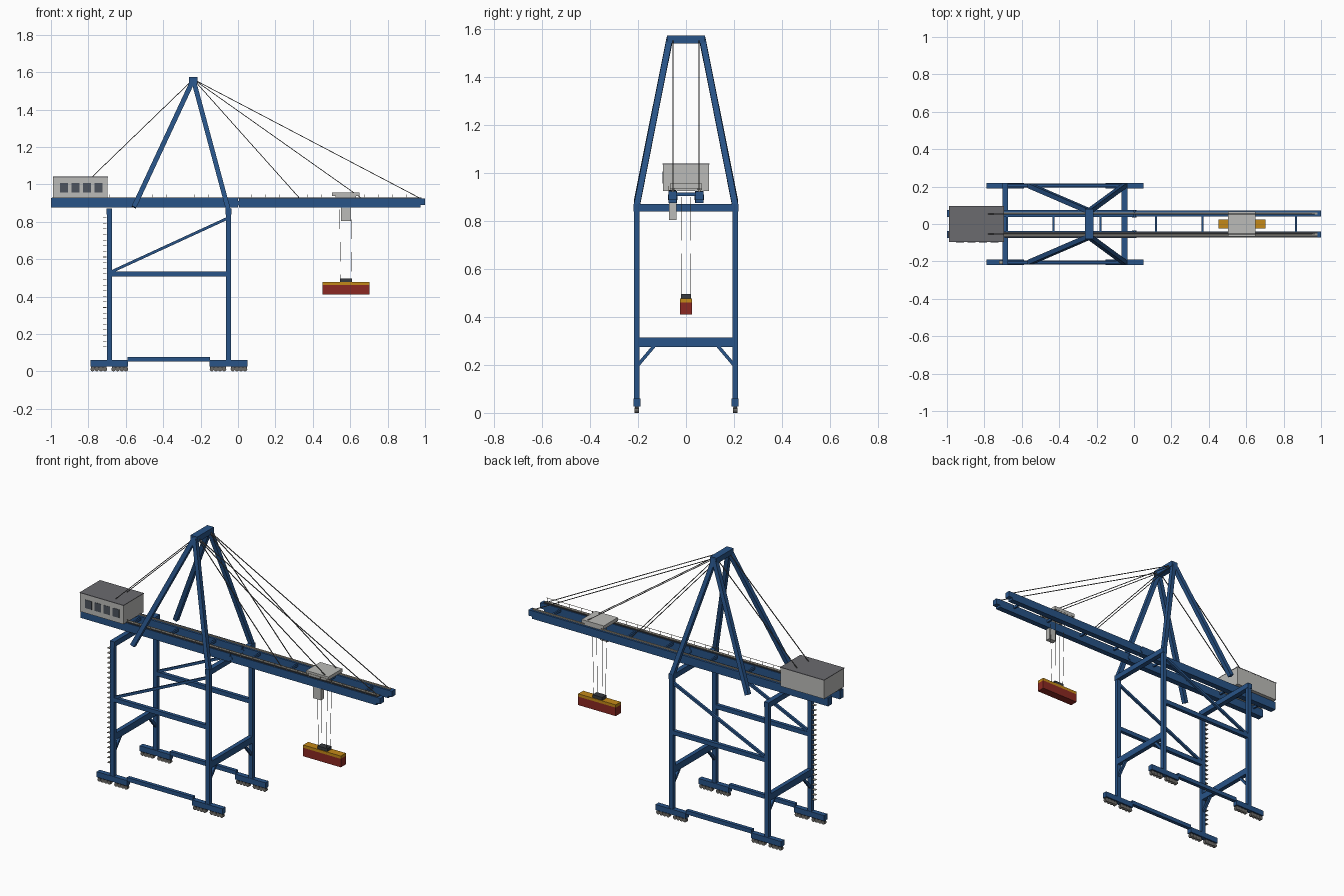
import bpy, bmesh, math
from mathutils import Vector, Matrix

if "Cube" in bpy.data.objects:
    bpy.data.objects.remove(bpy.data.objects["Cube"])


def mat(name, r, g, b):
    m = bpy.data.materials.new(name)
    m.diffuse_color = (r, g, b, 1)
    m.use_nodes = True
    m.node_tree.nodes["Principled BSDF"].inputs["Base Color"].default_value = m.diffuse_color
    return m


BLUE = mat("steel_blue", 0.021, 0.087, 0.245)
LIGHT = mat("light_grey", 0.5, 0.5, 0.48)
ROOF = mat("roof_grey", 0.145, 0.145, 0.158)
DARK = mat("dark_grey", 0.04, 0.044, 0.05)
CABLE = mat("cable_grey", 0.11, 0.11, 0.11)
RAIL = mat("rail_grey", 0.38, 0.35, 0.29)
WHEEL = mat("wheel_grey", 0.15, 0.145, 0.135)
GLASS = mat("window_grey", 0.075, 0.088, 0.11)
RED = mat("container_red", 0.26, 0.022, 0.016)
YELLOW = mat("spreader_yellow", 0.55, 0.25, 0.009)


class Part:
    """Collects boxes, bars and cylinders into one object."""

    def __init__(self, name, material):
        self.name, self.material, self.bm = name, material, bmesh.new()

    def box(self, x0, x1, y0, y1, z0, z1):
        m = Matrix.Translation(((x0 + x1) / 2, (y0 + y1) / 2, (z0 + z1) / 2))
        bmesh.ops.create_cube(self.bm, size=1, matrix=m @ Matrix.Diagonal((x1 - x0, y1 - y0, z1 - z0, 1)))

    def bar(self, a, b, w, h=None):
        """Square bar from a to b; w across, h in the upright plane."""
        a, b = Vector(a), Vector(b)
        d = (b - a).normalized()
        ref = Vector((0, 1, 0)) if abs(d.y) < 0.9 else Vector((1, 0, 0))
        u = (ref - d * ref.dot(d)).normalized()
        v = d.cross(u)
        rot = Matrix((u, v, d)).transposed().to_4x4()
        m = Matrix.Translation((a + b) / 2) @ rot @ Matrix.Diagonal((w, h or w, (b - a).length, 1))
        bmesh.ops.create_cube(self.bm, size=1, matrix=m)

    def wheel(self, x, y, z, r, width):
        m = Matrix.Translation((x, y, z)) @ Matrix.Rotation(math.pi / 2, 4, 'X')
        bmesh.ops.create_cone(self.bm, cap_ends=True, segments=12, radius1=r, radius2=r, depth=width, matrix=m)

    def done(self):
        bmesh.ops.recalc_face_normals(self.bm, faces=self.bm.faces)
        me = bpy.data.meshes.new(self.name)
        self.bm.to_mesh(me)
        self.bm.free()
        me.materials.append(self.material)
        ob = bpy.data.objects.new(self.name, me)
        bpy.context.collection.objects.link(ob)


LEGS_X = (-0.688, -0.051)
LEG_Y, GIRDER_Y = 0.205, 0.056
SIDES = (-1, 1)

# Portal legs, cross beams and braces
legs = Part("portal_legs", BLUE)
beams = Part("portal_beams", BLUE)
braces = Part("portal_braces", BLUE)
bogies = Part("bogie_beams", BLUE)
trucks = Part("bogie_trucks", DARK)
wheels = Part("wheels", WHEEL)
for x in LEGS_X:
    beams.box(x - 0.015, x + 0.015, -0.218, 0.218, 0.84, 0.872)
    beams.box(x - 0.013, x + 0.013, -LEG_Y, LEG_Y, 0.275, 0.315)
    for s in SIDES:
        y = s * LEG_Y
        legs.box(x - 0.013, x + 0.013, y - 0.012, y + 0.012, 0.05, 0.85)
        braces.bar((x, s * 0.2, 0.2), (x, s * 0.128, 0.285), 0.014)
        # Bogie with two four-wheel trucks
        bogies.box(x - 0.101, x + 0.101, y - 0.015, y + 0.015, 0.027, 0.06)
        for t in SIDES:
            cx = x + t * 0.056
            trucks.box(cx - 0.042, cx + 0.042, y - 0.007, y + 0.007, 0.012, 0.028)
            for i in range(4):
                wheels.wheel(cx + (i - 1.5) * 0.022, y, 0.0115, 0.0115, 0.018)
for s in SIDES:
    y = s * LEG_Y
    beams.box(LEGS_X[0], LEGS_X[1], y - 0.011, y + 0.011, 0.508, 0.534)
    beams.box(-0.59, -0.15, y - 0.011, y + 0.011, 0.053, 0.077)
    braces.bar((-0.683, y, 0.53), (-0.053, y, 0.82), 0.015)
for p in (legs, beams, braces, bogies, trucks, wheels):
    p.done()

# Access ladder on one leg
ladder = Part("leg_ladder", RAIL)
for i in range(24):
    z = 0.13 + i * 0.03
    ladder.box(-0.723, -0.703, -LEG_Y - 0.009, -LEG_Y + 0.009, z, z + 0.003)
ladder.done()

# Twin girders: fixed rear half and hinged boom
girder = Part("rear_girders", BLUE)
boom = Part("boom_girders", BLUE)
ties = Part("girder_ties", BLUE)
rails = Part("trolley_rails", RAIL)
hinge = Part("boom_hinge", BLUE)
for s in SIDES:
    y = s * GIRDER_Y
    girder.box(-1, -0.001, y - 0.018, y + 0.018, 0.876, 0.926)
    boom.box(0.005, 0.975, y - 0.017, y + 0.017, 0.876, 0.924)
    boom.box(0.975, 1, y - 0.017, y + 0.017, 0.889, 0.924)
    rails.box(-0.7, 0.98, y - 0.005, y + 0.005, 0.924, 0.931)
    hinge.wheel(0.002, y, 0.9, 0.012, 0.04)
for x in (-0.93, -0.68, -0.43, -0.18, 0.117, 0.367, 0.617, 0.867):
    ties.box(x - 0.005, x + 0.005, -0.045, 0.045, 0.905, 0.92)
for p in (girder, boom, ties, rails, hinge):
    p.done()

# Walkway and handrail along one girder
walkway = Part("walkway", DARK)
walkway.box(-0.995, 0.98, -0.07, -0.042, 0.925, 0.929)
walkway.done()
handrail = Part("handrail", RAIL)
handrail.box(-0.69, 0.98, -0.0725, -0.0705, 0.945, 0.947)
for i in range(23):
    x = -0.685 + i * 0.0755
    handrail.box(x - 0.001, x + 0.001, -0.0725, -0.0705, 0.926, 0.947)
handrail.done()

# A-frame tower
TOP_X = -0.239
frame = Part("a_frame", BLUE)
frame.box(TOP_X - 0.022, TOP_X + 0.022, -0.08, 0.08, 1.54, 1.574)
for s in SIDES:
    frame.bar((TOP_X, s * 0.068, 1.56), (-0.557, s * LEG_Y, 0.878), 0.026)
    frame.bar((TOP_X, s * 0.068, 1.56), (-0.052, s * LEG_Y, 0.865), 0.025)
frame.done()

# Stay cables
stays = Part("stay_cables", CABLE)
for s in SIDES:
    y = s * (GIRDER_Y - 0.002)
    for x, z in ((-0.79, 1.03), (0.33, 0.925), (0.655, 0.93), (0.975, 0.925)):
        stays.bar((TOP_X, y, 1.562), (x, y, z), 0.004)
stays.done()

# Machinery house with windows
house = Part("machinery_house", LIGHT)
house.box(-0.988, -0.697, -0.096, 0.096, 0.926, 1.038)
house.done()
roof = Part("house_roof", ROOF)
roof.box(-0.989, -0.696, -0.097, 0.097, 1.037, 1.041)
roof.done()
windows = Part("house_windows", GLASS)
for i in range(4):
    x = -0.951 + i * 0.061
    windows.box(x, x + 0.043, -0.098, -0.094, 0.957, 1.007)
windows.done()

# Trolley and operator cab
trolley = Part("trolley", LIGHT)
trolley.box(0.502, 0.65, -0.067, 0.067, 0.937, 0.957)
for s in SIDES:
    trolley.box(0.52, 0.632, s * GIRDER_Y - 0.01, s * GIRDER_Y + 0.01, 0.93, 0.94)
trolley.done()
cab = Part("operator_cab", LIGHT)
cab.box(0.551, 0.603, -0.071, -0.04, 0.805, 0.88)
cab.done()

# Hoist ropes, head block, spreader and container
ropes = Part("hoist_ropes", CABLE)
for x, low in ((0.542, 0.549), (0.611, 0.604)):
    for s in SIDES:
        ropes.bar((x, s * 0.021, 0.945), (low, s * 0.017, 0.49), 0.0016)
ropes.done()
block = Part("head_block", DARK)
block.box(0.545, 0.61, -0.02, 0.02, 0.476, 0.496)
block.done()
spreader = Part("spreader", YELLOW)
spreader.box(0.452, 0.703, -0.024, 0.024, 0.461, 0.478)
spreader.done()
container = Part("container", RED)
container.box(0.452, 0.703, -0.024, 0.024, 0.41, 0.461)
container.done()
